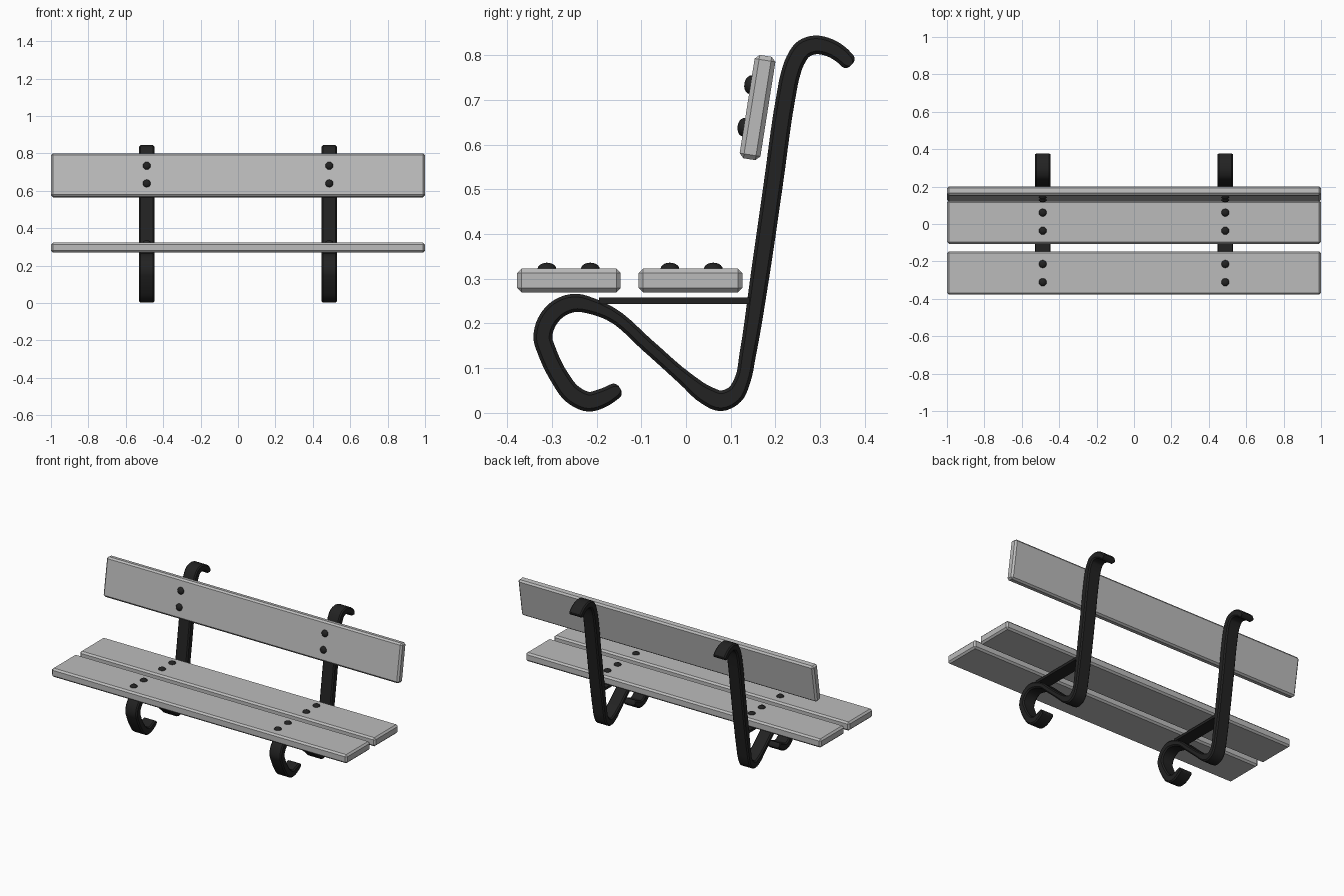
import bpy, bmesh, math
from mathutils import Vector, Matrix

if "Cube" in bpy.data.objects:
    bpy.data.objects.remove(bpy.data.objects["Cube"])


def material(name, rgb):
    m = bpy.data.materials.new(name)
    m.diffuse_color = (*rgb, 1)
    m.use_nodes = True
    m.node_tree.nodes["Principled BSDF"].inputs["Base Color"].default_value = m.diffuse_color
    return m


GREY = material("grey plank", (0.5, 0.5, 0.5))
BLACK = material("black iron", (0.016, 0.016, 0.016))
TILT = math.radians(-9)
SIDES = (("left", -0.488), ("right", 0.488))


def finish(bm, name, mat, smooth=None):
    bmesh.ops.recalc_face_normals(bm, faces=bm.faces)
    me = bpy.data.meshes.new(name)
    bm.to_mesh(me)
    bm.free()
    me.materials.append(mat)
    ob = bpy.data.objects.new(name, me)
    bpy.context.collection.objects.link(ob)
    if smooth:
        bpy.ops.object.select_all(action='DESELECT')
        ob.select_set(True)
        bpy.context.view_layer.objects.active = ob
        bpy.ops.object.shade_smooth_by_angle(angle=math.radians(smooth))
    return ob


def box(name, loc, size, mat, tilt=0, bevel=0):
    bm = bmesh.new()
    bmesh.ops.create_cube(bm, size=1, matrix=Matrix.Diagonal((*size, 1)))
    if bevel:
        bmesh.ops.bevel(bm, geom=bm.edges[:], offset=bevel, segments=1, affect='EDGES')
    bm.transform(Matrix.Translation(loc) @ Matrix.Rotation(tilt, 4, 'X'))
    return finish(bm, name, mat)


def bolt(name, loc, rot):
    bm = bmesh.new()
    bmesh.ops.create_uvsphere(bm, u_segments=16, v_segments=10, radius=1)
    bm.transform(Matrix.Translation(loc) @ Matrix.Rotation(rot, 4, 'X')
                 @ Matrix.Diagonal((0.021, 0.021, 0.014, 1)))
    finish(bm, name, BLACK, 50)


# Side frame centre line: y, z, bar thickness
PATH = [(.362, .787, .036), (.345, .803, .038), (.318, .818, .040), (.288, .823, .042),
        (.263, .814, .043), (.245, .789, .043), (.233, .755, .043), (.224, .710, .043),
        (.195, .510, .043), (.166, .310, .042), (.138, .130, .037), (.127, .075, .036),
        (.108, .040, .042), (.078, .027, .046), (.045, .040, .043), (.000, .075, .034),
        (-.085, .150, .031), (-.170, .222, .032), (-.208, .238, .036), (-.250, .246, .041),
        (-.287, .232, .043), (-.312, .202, .043), (-.320, .165, .042), (-.312, .140, .042),
        (-.283, .080, .042), (-.253, .041, .044), (-.218, .025, .044), (-.185, .034, .042),
        (-.158, .049, .036)]


def smooth_path(points, steps=5):
    p = [Vector(q) for q in points]
    p = [2 * p[0] - p[1]] + p + [2 * p[-1] - p[-2]]
    out = []
    for a, b, c, d in zip(p, p[1:], p[2:], p[3:]):
        # centripetal-like tangents keep the long straights straight
        l0, l1, l2 = (b - a).length, (c - b).length, (d - c).length
        m1 = ((b - a) / l0 * l1 + (c - b) / l1 * l0) / (l0 + l1) * l1
        m2 = ((c - b) / l1 * l2 + (d - c) / l2 * l1) / (l1 + l2) * l1
        for i in range(steps):
            t = i / steps
            out.append(b * (2*t**3 - 3*t**2 + 1) + m1 * (t**3 - 2*t**2 + t)
                       + c * (3*t**2 - 2*t**3) + m2 * (t**3 - t**2))
    return out + [p[-2]]


def side_frame(name, x):
    pts = smooth_path(PATH)
    rows = []
    for i, q in enumerate(pts):
        d = pts[min(i + 1, len(pts) - 1)] - pts[max(i - 1, 0)]
        rows.append((Vector(q.xy), Vector(d.xy).normalized(), q.z / 2))

    # rounded tips
    def tip(row, sign):
        c, d, h = row
        return [(c + d * sign * h * 0.7 * math.sin(a), d, h * math.cos(a))
                for a in map(math.radians, (25, 50, 72))]
    rows = tip(rows[0], -1)[::-1] + rows + tip(rows[-1], 1)
    w, b = 0.041, 0.007
    bm = bmesh.new()
    rings = []
    for c, d, h in rows:
        n = Vector((-d.y, d.x))
        k = min(b, h * 0.5)
        section = [(w, h - k), (w - k, h), (k - w, h), (-w, h - k),
                   (-w, k - h), (k - w, -h), (w - k, -h), (w, k - h)]
        rings.append([bm.verts.new((x + u, *(c + n * v))) for u, v in section])
    for r, s in zip(rings, rings[1:]):
        for i in range(8):
            j = (i + 1) % 8
            bm.faces.new((r[i], r[j], s[j], s[i]))
    bm.faces.new(rings[0])
    bm.faces.new(rings[-1])
    finish(bm, name, BLACK, 30)


# Planks
box("front_seat_plank", (0, -.262, .296), (2, .232, .053), GREY, bevel=.01)
box("rear_seat_plank", (0, .010, .296), (2, .232, .053), GREY, bevel=.01)
back = Vector((0, .160, .683))
box("back_plank", back, (2, .047, .234), GREY, TILT, .01)

# Iron frames, seat struts and bolts
for side, x in SIDES:
    side_frame(side + "_frame", x)
    box(side + "_seat_strut", (x, -.02, .251), (.078, .35, .015), BLACK)
    for i, y in enumerate((-.311, -.214, -.036, .061)):
        bolt(f"{side}_seat_bolt_{i + 1}", (x, y, .322), 0)
    for i, s in enumerate((-.048, .048)):
        local = Matrix.Rotation(TILT, 3, 'X') @ Vector((0, -.0235, s))
        bolt(f"{side}_back_bolt_{i + 1}", back + local + Vector((x, 0, 0)),
             math.radians(90) + TILT)
